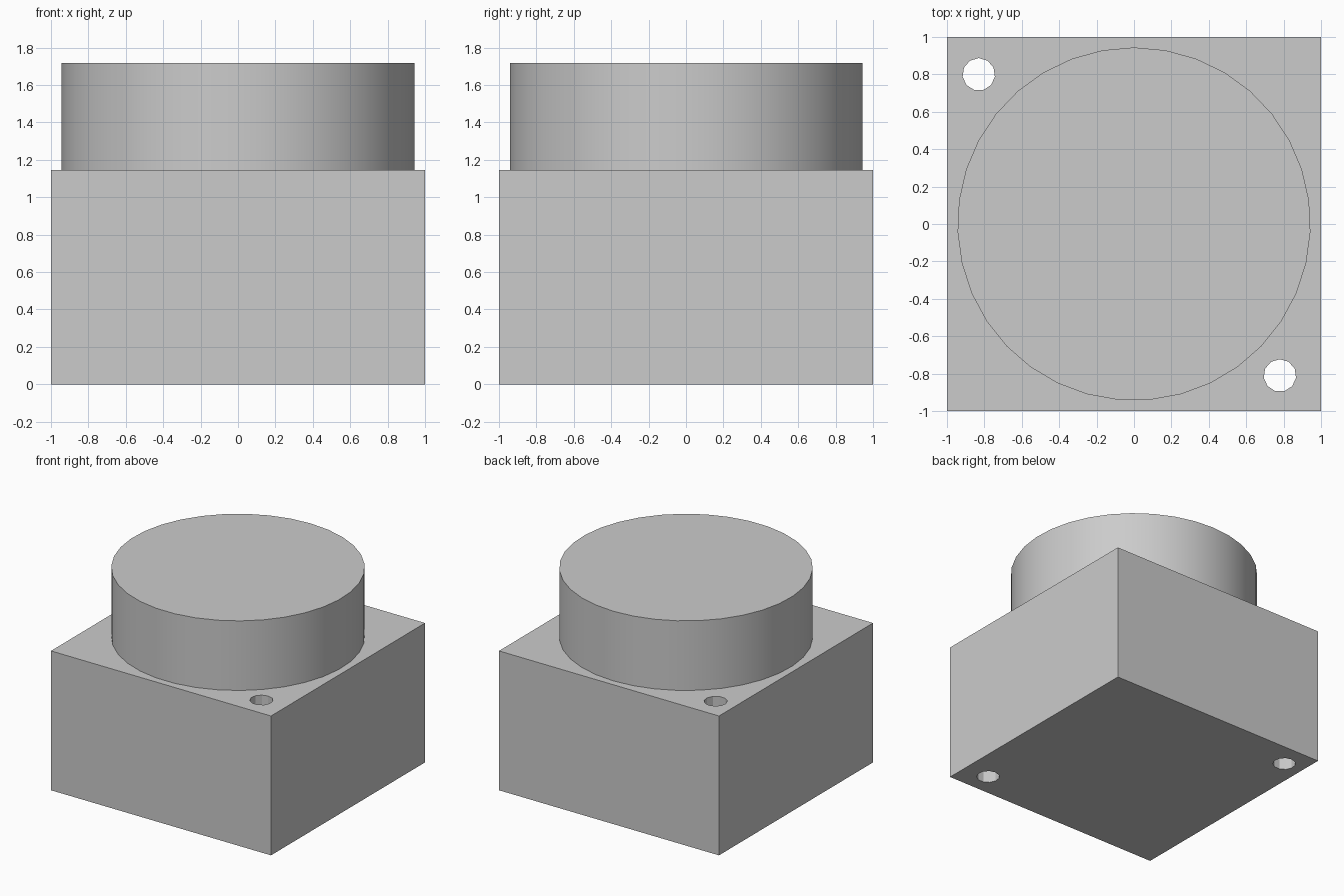
import bpy
import bmesh
import math

cube = bpy.data.objects.get("Cube")
if cube:
    bpy.data.objects.remove(cube, do_unlink=True)

BLOCK_TOP = 1.145
BOSS_TOP = 1.717
GREY = (0.6, 0.6, 0.6, 1.0)

grey = bpy.data.materials.new("plain_grey")
grey.use_nodes = True
grey.diffuse_color = GREY
grey.node_tree.nodes["Principled BSDF"].inputs["Base Color"].default_value = GREY


def ring(radius, sides, cx=0.0, cy=0.0):
    """Regular polygon with one corner pointing to the back."""
    turn = math.tau / sides
    return [(cx + radius * math.sin(i * turn), cy + radius * math.cos(i * turn))
            for i in range(sides)]


def extrude_profile(name, loops, bottom, top):
    """Fill an outline (with optional hole loops) and extrude it upwards."""
    bm = bmesh.new()
    edges = []
    for loop in loops:
        verts = [bm.verts.new((x, y, bottom)) for x, y in loop]
        edges += [bm.edges.new((v, verts[i - 1])) for i, v in enumerate(verts)]
    bmesh.ops.triangle_fill(bm, edges=edges, use_beauty=True, normal=(0, 0, 1))
    result = bmesh.ops.extrude_face_region(bm, geom=bm.faces[:], use_keep_orig=True)
    moved = [g for g in result["geom"] if isinstance(g, bmesh.types.BMVert)]
    bmesh.ops.translate(bm, verts=moved, vec=(0, 0, top - bottom))
    bmesh.ops.recalc_face_normals(bm, faces=bm.faces[:])
    mesh = bpy.data.meshes.new(name)
    bm.to_mesh(mesh)
    bm.free()
    mesh.materials.append(grey)
    obj = bpy.data.objects.new(name, mesh)
    bpy.context.collection.objects.link(obj)
    bpy.ops.object.select_all(action="DESELECT")
    obj.select_set(True)
    bpy.context.view_layer.objects.active = obj
    bpy.ops.object.shade_smooth_by_angle(angle=math.radians(30))
    return obj


# Square block with two through holes in opposite corners
square = [(-1, -1), (1, -1), (1, 1), (-1, 1)]
holes = [ring(0.087, 11, x, y) for x, y in ((0.78, -0.81), (-0.83, 0.80))]
extrude_profile("base_block", [square] + holes, 0.0, BLOCK_TOP)

# Round boss on top of the block
extrude_profile("round_boss", [ring(0.944, 35)], BLOCK_TOP, BOSS_TOP)
